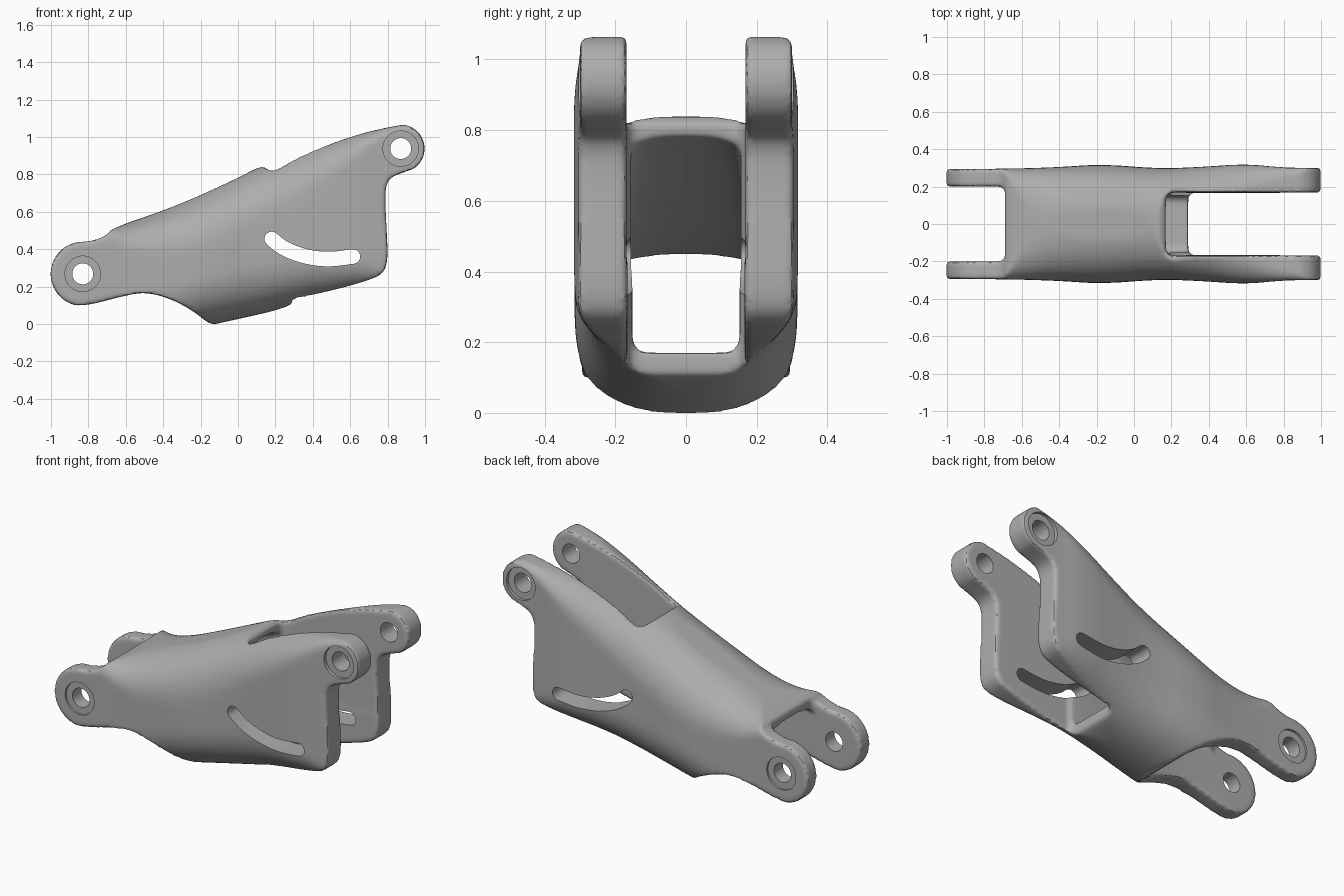
import bpy, bmesh, math
from mathutils import Vector

if "Cube" in bpy.data.objects:
    bpy.data.objects.remove(bpy.data.objects["Cube"], do_unlink=True)


def chaikin(points, closed=False, rounds=2):
    """Round a path of tuples by corner cutting."""
    pts = [tuple(p) for p in points]
    for _ in range(rounds):
        pairs = list(zip(pts, pts[1:] + pts[:1] if closed else pts[1:]))
        cut = []
        for a, b in pairs:
            for t in (0.25, 0.75):
                cut.append(tuple(u + (v - u) * t for u, v in zip(a, b)))
        pts = cut if closed else [pts[0]] + cut + [pts[-1]]
    return pts


def arc(cx, cz, r, start, end, steps=24):
    angles = [math.radians(start + (end - start) * i / steps) for i in range(steps + 1)]
    return [(cx + r * math.cos(a), cz + r * math.sin(a)) for a in angles]


def loft(bm, rings):
    """Skin closed rings of equal length and cap both ends."""
    rows = [[bm.verts.new(p) for p in ring] for ring in rings]
    n = len(rows[0])
    for a, b in zip(rows, rows[1:]):
        for i in range(n):
            j = (i + 1) % n
            bm.faces.new((a[i], a[j], b[j], b[i]))
    bm.faces.new(rows[0])
    bm.faces.new(rows[-1])


def finish(bm, name):
    bmesh.ops.recalc_face_normals(bm, faces=bm.faces[:])
    mesh = bpy.data.meshes.new(name)
    bm.to_mesh(mesh)
    bm.free()
    ob = bpy.data.objects.new(name, mesh)
    bpy.context.collection.objects.link(ob)
    return ob


def lofted(name, rings):
    bm = bmesh.new()
    loft(bm, rings)
    return finish(bm, name)


def section(x, lo, hi, w, flat_t, h_t, flat_b, h_b, steps=12, power=2.3):
    """Rounded cross-section with separate top and bottom corner shapes."""
    quarter = [(math.cos(a) ** (2 / power), math.sin(a) ** (2 / power))
               for a in (math.pi / 2 * i / steps for i in range(steps))]
    quarter.append((0.0, 1.0))
    top = [(flat_t + (w - flat_t) * c, hi - h_t + h_t * s) for c, s in quarter]
    bottom = [(flat_b + (w - flat_b) * c, lo + h_b - h_b * s) for c, s in quarter]
    half = bottom[::-1] + top
    half[0] = (max(half[0][0], 0.004), half[0][1])
    half[-1] = (max(half[-1][0], 0.004), half[-1][1])
    ring = half + [(-y, z) for y, z in reversed(half)]
    return [(x, y, z) for y, z in ring]


def box(name, low, high, radius):
    bm = bmesh.new()
    bmesh.ops.create_cube(bm, size=1)
    for v in bm.verts:
        v.co = Vector([(a + b) / 2 + c * (b - a) for a, b, c in zip(low, high, v.co)])
    bmesh.ops.bevel(bm, geom=bm.edges[:], offset=radius, segments=5,
                    profile=0.5, affect='EDGES')
    return finish(bm, name)


def apply(ob, kind, **settings):
    mod = ob.modifiers.new(kind.lower(), kind)
    for key, value in settings.items():
        setattr(mod, key, value)
    bpy.context.view_layer.objects.active = ob
    bpy.ops.object.modifier_apply(modifier=mod.name)


def boolean(ob, cutter, operation='DIFFERENCE'):
    cutter.hide_render = True
    apply(ob, 'BOOLEAN', object=cutter, operation=operation, solver='EXACT')
    bpy.data.objects.remove(cutter, do_unlink=True)


# Stations along the body: x, bottom, top, half width,
# top flat, top round, bottom flat, bottom round, inner half width
stations = chaikin([
    (-1.05, -.07, .53, .295, .27, .02, .27, .02, .20),
    (-.72, -.07, .52, .295, .22, .04, .2, .1, .20),
    (-.58, -.07, .55, .298, .06, .16, .1, .2, .20),
    (-.4, -.06, .615, .304, 0, .25, 0, .28, .195),
    (-.17, -.004, .715, .32, 0, .32, 0, .3, .18),
    (.13, .062, .855, .296, 0, .32, 0, .3, .155),
    (.35, .115, .935, .304, .05, .25, 0, .28, .15),
    (.6, .18, 1.01, .322, .15, .15, .1, .2, .16),
    (.8, .22, 1.06, .3, .25, .04, .2, .1, .165),
    (1.05, .22, 1.1, .3, .27, .02, .27, .02, .165)])

# Side silhouette
boss_left, boss_right = (-.83, .275), (.87, .945)
top_edge = [(-.78, .45), (-.7, .48), (-.675, .52), (-.33, .637), (0, .787),
            (.13, .858), (.165, .825), (.21, .83), (.35, .917), (.55, .993), (.75, 1.05)]
low_edge = [(.86, .81), (.8, .78), (.785, .7), (.795, .5), (.802, .36), (.78, .275),
            (.68, .235), (.5, .185), (.3, .14), (.28, .1), (0, .03), (-.13, -.012),
            (-.25, .085), (-.38, .15), (-.5, .177), (-.6, .16), (-.78, .112)]
outline = chaikin(top_edge + arc(*boss_right, .128, 100, -60) + low_edge
                  + arc(*boss_left, .172, 260, 100), closed=True)

body = lofted("linkage_body", [[(x, y, z) for x, z in outline] for y in (-.4, .4)])
boolean(body, lofted("outer_form", [section(*s[:8]) for s in stations]), 'INTERSECT')

# Hollow core and the open forks at both ends
core = [section(x, lo + .08, hi - .075, wi, 0, .05, wi - .05, .05)
        for x, lo, hi, w, ft, ht, fb, hb, wi in stations]
boolean(body, lofted("hollow_core", core))
boolean(body, box("upper_fork_gap", (.17, -.168, .4), (1.3, .168, 1.4), .04))
boolean(body, box("lower_fork_gap", (.29, -.166, -.3), (1.3, .166, .7), .03))
boolean(body, box("rear_fork_gap", (-1.3, -.2, -.3), (-.69, .2, 1), .03))

# Soften every edge like a cast part
apply(body, 'REMESH', mode='VOXEL', voxel_size=.011)
apply(body, 'SMOOTH', factor=.5, iterations=6)

# Pin holes with shallow outer recesses, and the curved slot
bm = bmesh.new()
for cx, cz in (boss_left, boss_right):
    loft(bm, [[(x, y, z) for x, z in arc(cx, cz, r, 0, 352.5, 47)]
              for y, r in ((-.4, .095), (-.283, .095), (-.283, .056),
                           (.283, .056), (.283, .095), (.4, .095))])
path = chaikin([(.18, .462), (.24, .412), (.35, .368), (.48, .35), (.615, .368)])
upper, lower = [], []
for i, p in enumerate(path):
    d = Vector(path[min(i + 1, len(path) - 1)]) - Vector(path[max(i - 1, 0)])
    side = Vector((-d.y, d.x)).normalized() * .039
    upper.append(tuple(Vector(p) + side))
    lower.append(tuple(Vector(p) - side))


def cap(centre, edge):
    """Half circle turning clockwise from an edge point."""
    start = math.degrees(math.atan2(edge[1] - centre[1], edge[0] - centre[0]))
    return arc(*centre, .039, start, start - 180, 10)[1:-1]


slot = upper + cap(path[-1], upper[-1]) + lower[::-1] + cap(path[0], lower[0])
loft(bm, [[(x, y, z) for x, z in slot] for y in (-.5, .5)])
boolean(body, finish(bm, "holes_and_slot"))

# Stand the part on the ground
lowest = min(v.co.z for v in body.data.vertices)
for v in body.data.vertices:
    v.co.z -= lowest

# Plain cast metal colour
grey = bpy.data.materials.new("cast_grey")
grey.use_nodes = True
colour = (.42, .42, .42, 1)
grey.diffuse_color = colour
grey.node_tree.nodes["Principled BSDF"].inputs["Base Color"].default_value = colour
body.data.materials.clear()
body.data.materials.append(grey)
for poly in body.data.polygons:
    poly.material_index = 0

bpy.ops.object.select_all(action='DESELECT')
body.select_set(True)
bpy.context.view_layer.objects.active = body
bpy.ops.object.shade_smooth_by_angle(angle=math.radians(35))
